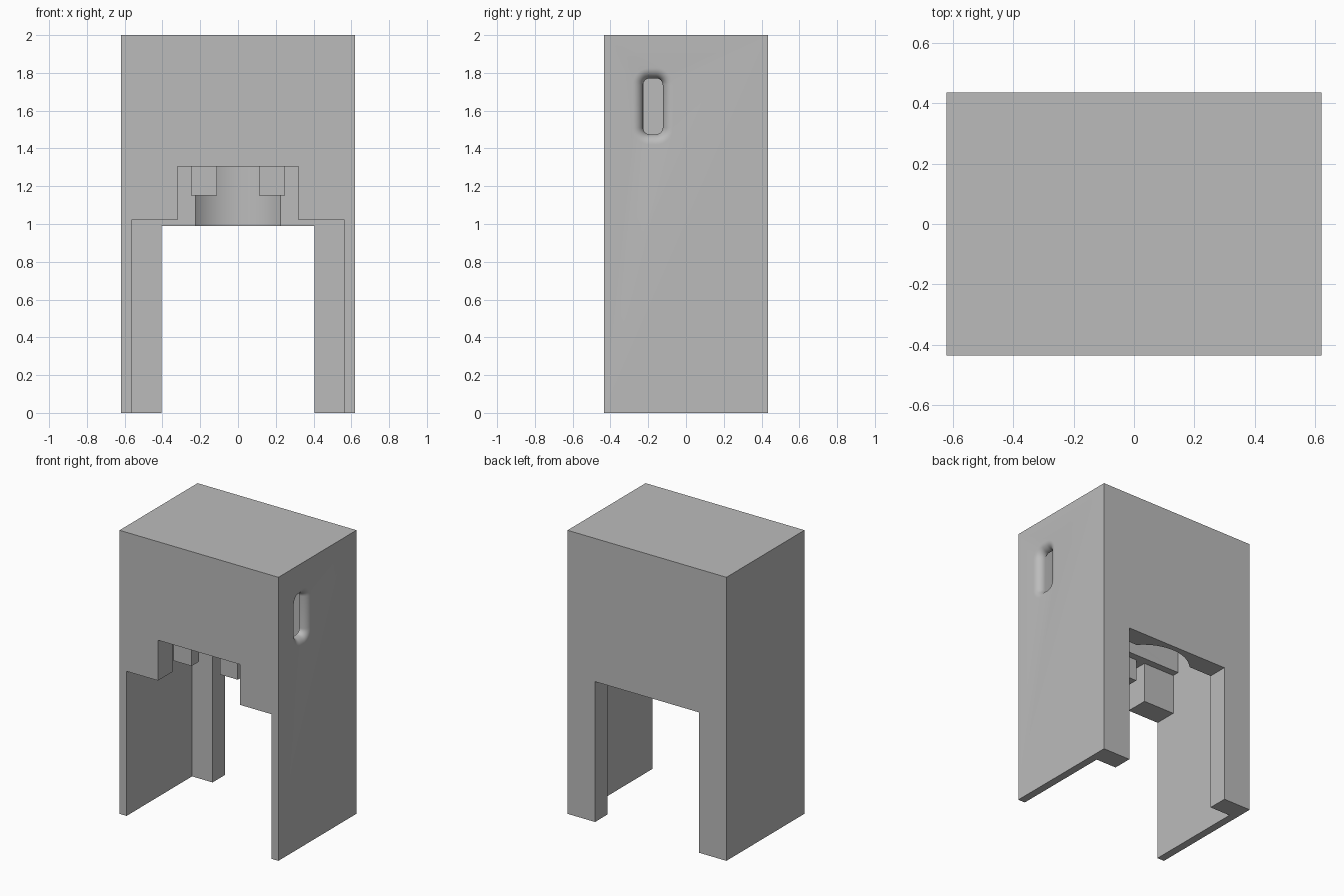
import bpy
import bmesh
from math import sin, cos, pi

cube = bpy.data.objects.get("Cube")
if cube:
    bpy.data.objects.remove(cube, do_unlink=True)

grey = bpy.data.materials.new("plain_grey")
grey.use_nodes = True
colour = (0.5, 0.5, 0.5, 1)
grey.diffuse_color = colour
grey.node_tree.nodes["Principled BSDF"].inputs["Base Color"].default_value = colour


def finish(name, bm):
    bmesh.ops.recalc_face_normals(bm, faces=bm.faces)
    mesh = bpy.data.meshes.new(name)
    bm.to_mesh(mesh)
    bm.free()
    mesh.materials.append(grey)
    obj = bpy.data.objects.new(name, mesh)
    bpy.context.collection.objects.link(obj)
    return obj


def loft(name, rings):
    """Skin a stack of matching closed rings and cap both ends."""
    bm = bmesh.new()
    rows = [[bm.verts.new(p) for p in ring] for ring in rings]
    for a, b in zip(rows, rows[1:]):
        for i in range(len(a)):
            j = (i + 1) % len(a)
            bm.faces.new((a[i], a[j], b[j], b[i]))
    bm.faces.new(rows[0])
    bm.faces.new(rows[-1])
    return finish(name, bm)


def box(name, x0, x1, y0, y1, z0, z1):
    return loft(name, [[(x0, y0, z), (x1, y0, z), (x1, y1, z), (x0, y1, z)]
                       for z in (z0, z1)])


def cylinder(name, y, r, z0, z1, n=96):
    return loft(name, [[(r * cos(2 * pi * i / n), y + r * sin(2 * pi * i / n), z)
                        for i in range(n)] for z in (z0, z1)])


def slot_ring(x, grow, n=8):
    """Rounded rectangle in the side wall, enlarged by grow."""
    r = 0.035 + grow
    ring = []
    for k, (sy, sz) in enumerate(((1, 1), (-1, 1), (-1, -1), (1, -1))):
        for i in range(n + 1):
            a = (k + i / n) * pi / 2
            ring.append((x, -0.175 + sy * 0.017 + r * cos(a),
                         1.623 + sz * 0.113 + r * sin(a)))
    return ring


# Outer housing
W, D, IN, WALL = 0.62, 0.435, 0.565, 0.055
body = box("housing", -W, W, -D, D, 0, 2)

# Cable slot with a rounded outer rim
steps = [i / 8 * pi / 2 for i in range(9)]
rim = [slot_ring(W - WALL * (1 - sin(a)), WALL * (1 - cos(a))) for a in steps]
slot = [slot_ring(0.5, 0)] + rim + [slot_ring(0.7, WALL)]

# Openings and inner spaces
cutters = [
    box("cut_lower_space", -IN, IN, -0.275, 0.295, -0.1, 1.305),
    box("cut_upper_space", -IN, IN, -0.225, 0.295, 1.2, 1.92),
    box("cut_front_opening", -IN, IN, -0.6, -0.2, -0.1, 1.02),
    box("cut_front_notch", -0.32, 0.32, -0.6, -0.25, -0.1, 1.305),
    box("cut_back_opening", -0.405, 0.405, 0.2, 0.6, -0.1, 0.99),
    cylinder("cut_round_recess", 0.092, 0.303, 0.9, 1.92),
    loft("cut_cable_slot", slot),
]
bpy.context.view_layer.objects.active = body
for cutter in cutters:
    mod = body.modifiers.new(cutter.name, 'BOOLEAN')
    mod.operation = 'DIFFERENCE'
    mod.solver = 'EXACT'
    mod.object = cutter
    bpy.ops.object.modifier_apply(modifier=mod.name)
    bpy.data.objects.remove(cutter, do_unlink=True)

# Smooth the recess and slot rim, keep the edges sharp
bpy.ops.object.select_all(action='DESELECT')
body.select_set(True)
bpy.ops.object.shade_smooth_by_angle(angle=pi / 6)

# Pair of hanging tabs behind the front notch
for side, x0, x1 in (("left", 0.11, 0.25), ("right", -0.25, -0.11)):
    box("tab_" + side, x0, x1, -0.36, -0.275, 1.15, 1.305)
